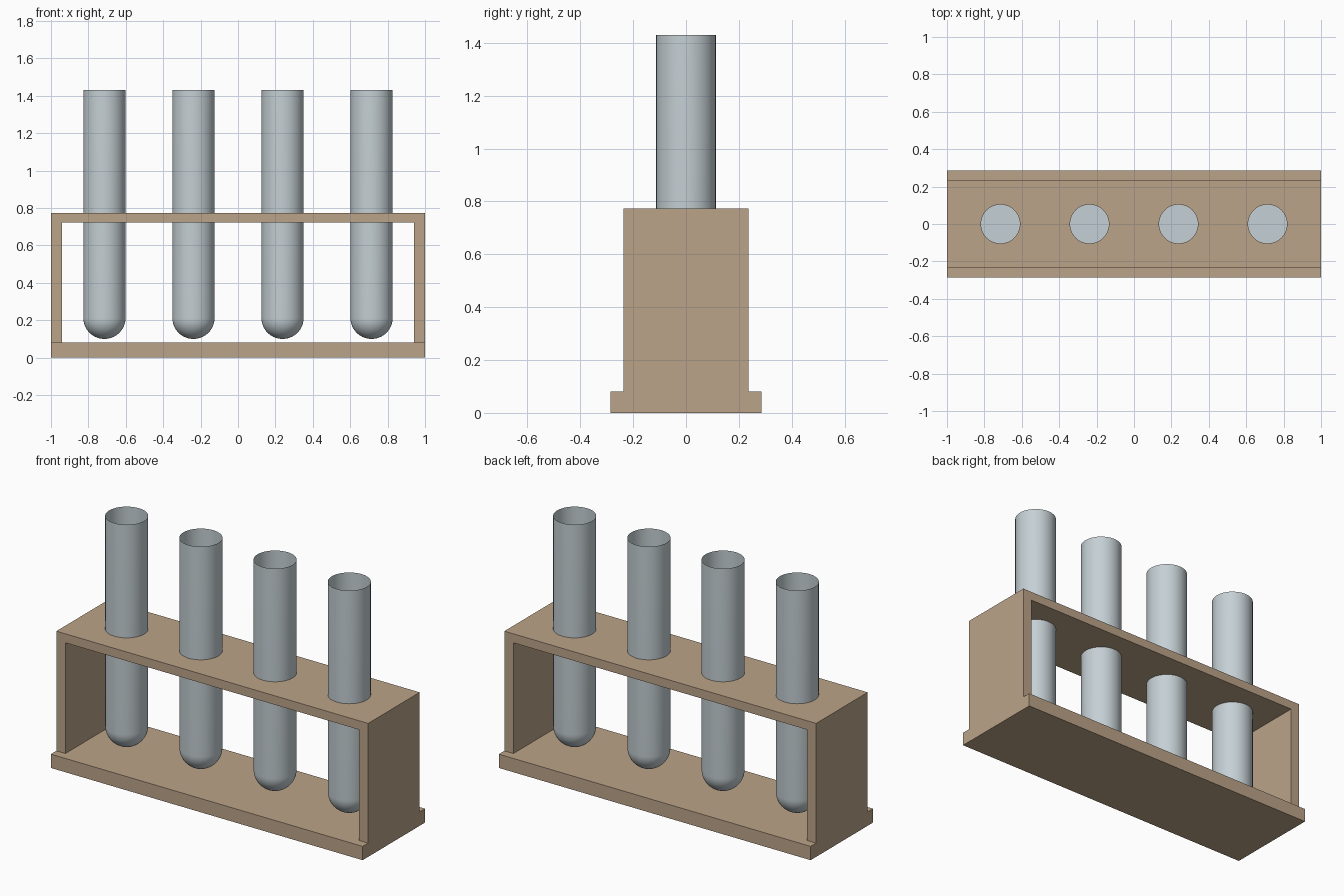
import bpy, bmesh, math

if "Cube" in bpy.data.objects:
    bpy.data.objects.remove(bpy.data.objects["Cube"])

# Key dimensions
TUBE_X = (-0.714, -0.238, 0.238, 0.714)
TUBE_R, TUBE_TOP, TUBE_BOTTOM = 0.113, 1.43, 0.10
HOLE_R = 0.104
BASE_TOP, SHELF_BOTTOM, RACK_TOP = 0.08, 0.722, 0.774
RACK_HALF_Y, BASE_HALF_Y, WALL = 0.236, 0.286, 0.058
SEGMENTS, RINGS = 64, 14


def material(name, colour):
    mat = bpy.data.materials.new(name)
    mat.diffuse_color = (*colour, 1.0)
    mat.use_nodes = True
    mat.node_tree.nodes["Principled BSDF"].inputs["Base Color"].default_value = mat.diffuse_color
    return mat


wood = material("warm wood", (0.50, 0.37, 0.25))
glass = material("pale grey glass", (0.56, 0.63, 0.66))


def add_object(name, bm, mat):
    mesh = bpy.data.meshes.new(name)
    bm.to_mesh(mesh)
    bm.free()
    mesh.materials.append(mat)
    obj = bpy.data.objects.new(name, mesh)
    bpy.context.collection.objects.link(obj)
    return obj


def box(name, x, y, z, mat):
    """Box spanning the (low, high) pairs x, y and z."""
    bm = bmesh.new()
    bmesh.ops.create_cube(bm, size=1)
    for v in bm.verts:
        v.co = [sum(r) / 2 + c * (r[1] - r[0]) for r, c in zip((x, y, z), v.co)]
    return add_object(name, bm, mat)


def activate(obj):
    bpy.ops.object.select_all(action='DESELECT')
    obj.select_set(True)
    bpy.context.view_layer.objects.active = obj


# Wooden rack: wide base, two end walls, shelf between them
box("base_board", (-1, 1), (-BASE_HALF_Y, BASE_HALF_Y), (0, BASE_TOP), wood)
depth = (-RACK_HALF_Y, RACK_HALF_Y)
box("left_end_wall", (-1, -1 + WALL), depth, (BASE_TOP, SHELF_BOTTOM), wood)
box("right_end_wall", (1 - WALL, 1), depth, (BASE_TOP, SHELF_BOTTOM), wood)
shelf = box("top_shelf", (-1, 1), depth, (SHELF_BOTTOM, RACK_TOP), wood)

# Round holes through the shelf
bm = bmesh.new()
for x in TUBE_X:
    ring = bmesh.ops.create_cone(bm, cap_ends=True, segments=SEGMENTS,
                                 radius1=HOLE_R, radius2=HOLE_R, depth=0.3)
    bmesh.ops.translate(bm, verts=ring["verts"], vec=(x, 0, RACK_TOP))
cutter = add_object("hole_cutter", bm, wood)
cutter.hide_render = True
holes = shelf.modifiers.new("holes", 'BOOLEAN')
holes.operation = 'DIFFERENCE'
holes.solver = 'EXACT'
holes.object = cutter
activate(shelf)
bpy.ops.object.modifier_apply(modifier=holes.name)
bpy.data.objects.remove(cutter)


def tube(name, x):
    """Open thin-walled tube with a rounded bottom and an inner floor."""
    bm = bmesh.new()
    centre = TUBE_BOTTOM + TUBE_R
    profile = [(0, TUBE_BOTTOM)]
    for i in range(1, RINGS + 1):
        a = i / RINGS * math.pi / 2
        profile.append((TUBE_R * math.sin(a), centre - TUBE_R * math.cos(a)))
    profile.append((TUBE_R, TUBE_TOP))
    verts = [bm.verts.new((x + r, 0, z)) for r, z in profile]
    edges = [bm.edges.new(pair) for pair in zip(verts, verts[1:])]
    bmesh.ops.spin(bm, geom=verts + edges, cent=(x, 0, 0), axis=(0, 0, 1),
                   angle=2 * math.pi, steps=SEGMENTS)
    bmesh.ops.remove_doubles(bm, verts=bm.verts[:], dist=1e-4)
    bmesh.ops.recalc_face_normals(bm, faces=bm.faces[:])
    # Normals point outward from the tube axis
    side = max(bm.faces, key=lambda f: f.calc_area())
    mid = side.calc_center_median()
    if side.normal.x * (mid.x - x) + side.normal.y * mid.y < 0:
        bmesh.ops.reverse_faces(bm, faces=bm.faces[:])
    # Flat floor where the rounded end begins
    floor = bmesh.ops.create_circle(bm, cap_ends=True, segments=SEGMENTS,
                                    radius=TUBE_R - 0.001)
    bmesh.ops.translate(bm, verts=floor["verts"], vec=(x, 0, centre))
    obj = add_object(name, bm, glass)
    activate(obj)
    bpy.ops.object.shade_smooth_by_angle(angle=math.radians(40))


# Row of four test tubes
for i, x in enumerate(TUBE_X):
    tube(f"test_tube_{i + 1}", x)
